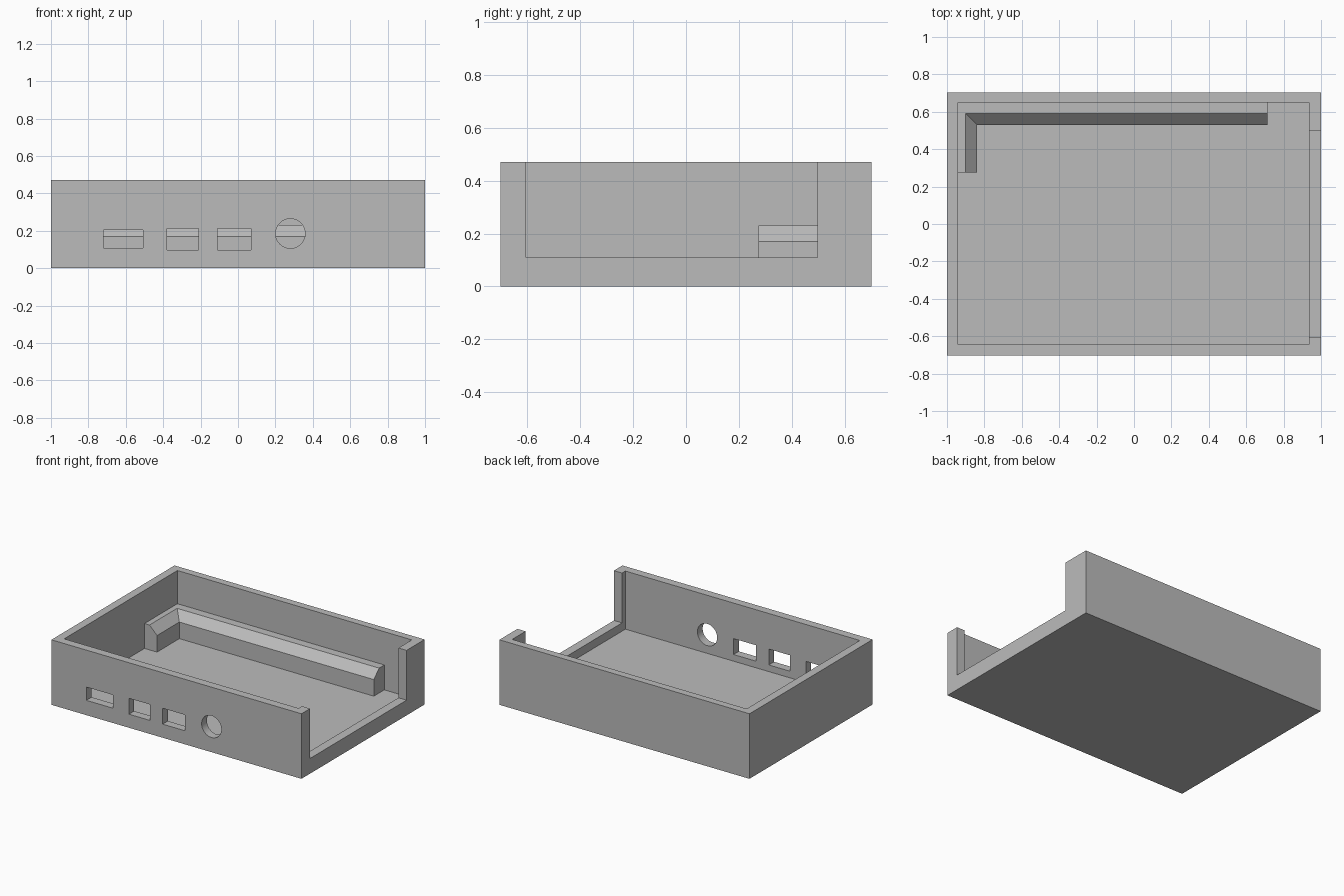
import bpy, bmesh
from mathutils import Matrix, Vector

cube = bpy.data.objects.get("Cube")
if cube:
    bpy.data.objects.remove(cube, do_unlink=True)

grey = bpy.data.materials.new("plain_grey")
grey.use_nodes = True
colour = (0.5, 0.5, 0.5, 1)
grey.diffuse_color = colour
grey.node_tree.nodes["Principled BSDF"].inputs["Base Color"].default_value = colour


def add_object(name, bm):
    bmesh.ops.recalc_face_normals(bm, faces=bm.faces)
    mesh = bpy.data.meshes.new(name)
    bm.to_mesh(mesh)
    bm.free()
    mesh.materials.append(grey)
    obj = bpy.data.objects.new(name, mesh)
    bpy.context.collection.objects.link(obj)
    return obj


def box(name, x, y, z):
    bm = bmesh.new()
    lo, hi = Vector((x[0], y[0], z[0])), Vector((x[1], y[1], z[1]))
    place = Matrix.Translation((lo + hi) / 2) @ Matrix.Diagonal((*(hi - lo), 1))
    bmesh.ops.create_cube(bm, size=1, matrix=place)
    return add_object(name, bm)


def cut(target, cutter):
    mod = target.modifiers.new("cut", 'BOOLEAN')
    mod.operation = 'DIFFERENCE'
    mod.solver = 'EXACT'
    mod.object = cutter
    bpy.context.view_layer.objects.active = target
    bpy.ops.object.modifier_apply(modifier=mod.name)
    bpy.data.objects.remove(cutter, do_unlink=True)


# Open tray with thin walls and a raised sill on the open side
tray = box("tray", (-1, 1), (-0.703, 0.703), (0, 0.47))
cut(tray, box("cavity_cutter", (-0.94, 0.935), (-0.643, 0.65), (0.05, 0.6)))
cut(tray, box("side_opening_cutter", (0.9, 1.1), (-0.605, 0.497), (0.11, 0.6)))

# Rectangular ports through the front wall
for x, z in [((-0.72, -0.508), (0.107, 0.203)),
             ((-0.38, -0.212), (0.098, 0.213)),
             ((-0.11, 0.07), (0.098, 0.213))]:
    cut(tray, box("port_cutter", x, (-0.8, -0.55), z))

# Round port
bm = bmesh.new()
bmesh.ops.create_cone(bm, cap_ends=True, segments=48, radius1=0.079, radius2=0.079, depth=0.3,
                      matrix=Matrix.Translation((0.28, -0.7, 0.185)) @ Matrix.Rotation(1.570796, 4, 'X'))
cut(tray, add_object("round_port_cutter", bm))

# L-shaped support ledge: bevelled profile swept round the back corner
profile = [(0, 0.04), (0, 0.17), (0.06, 0.23), (0.14, 0.23), (0.14, 0.04)]
bm = bmesh.new()
rings = [[bm.verts.new(p) for p in ring] for ring in (
    [(0.715, 0.53 + s, z) for s, z in profile],
    [(-0.84 - s, 0.53 + s, z) for s, z in profile],
    [(-0.84 - s, 0.275, z) for s, z in profile])]
for a, b in zip(rings, rings[1:]):
    for i in range(len(profile)):
        j = (i + 1) % len(profile)
        bm.faces.new((a[i], a[j], b[j], b[i]))
bm.faces.new(rings[0])
bm.faces.new(rings[-1])
add_object("support_ledge", bm)

# Smooth the round port only
bpy.ops.object.select_all(action='DESELECT')
tray.select_set(True)
bpy.context.view_layer.objects.active = tray
bpy.ops.object.shade_smooth_by_angle(angle=0.5)
